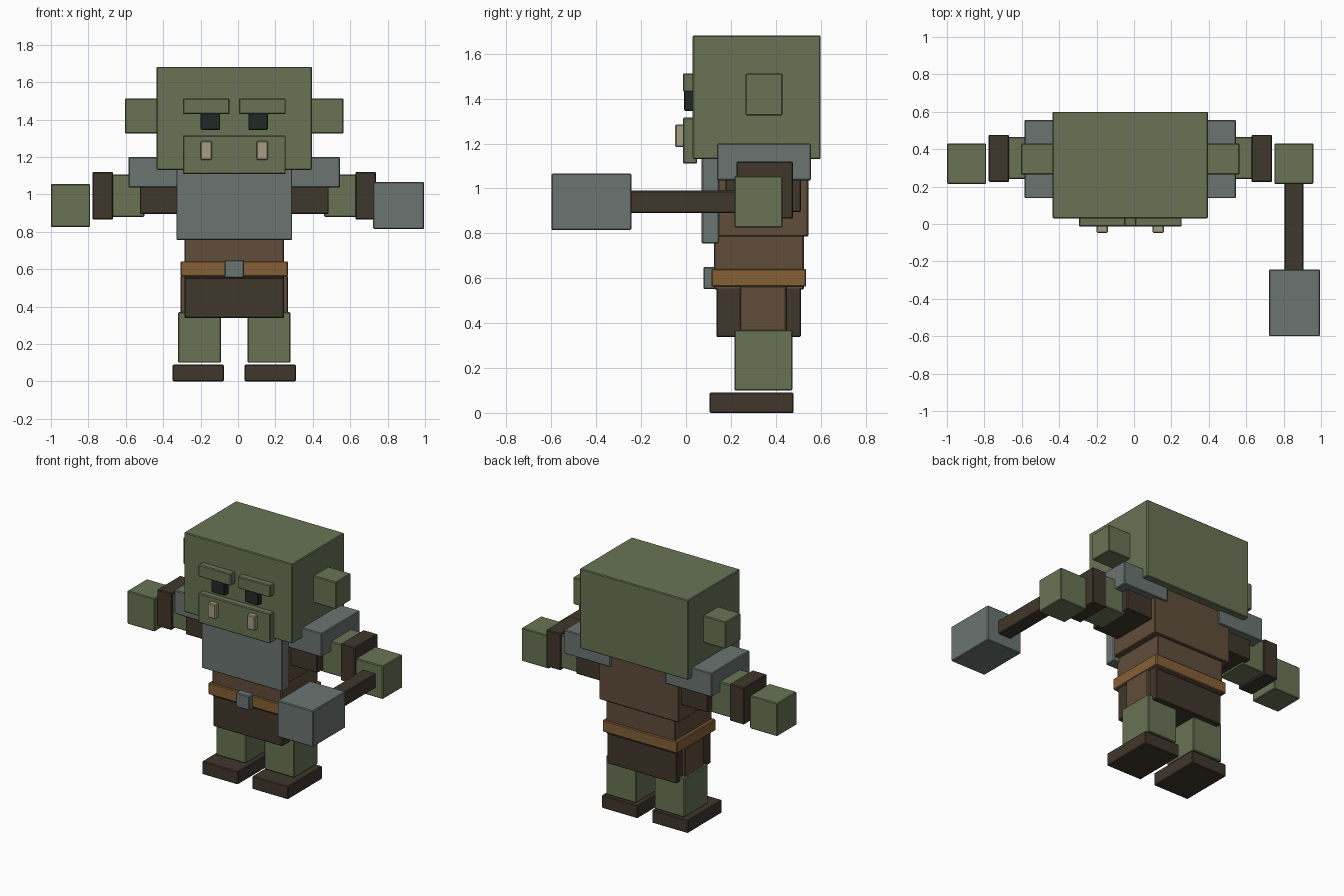
import bpy
import bmesh

default_cube = bpy.data.objects.get("Cube")
if default_cube:
    bpy.data.objects.remove(default_cube, do_unlink=True)

MID = -0.02  # mirror plane of the body


def material(name, rgb):
    mat = bpy.data.materials.new(name)
    mat.use_nodes = True
    color = (*rgb, 1.0)
    mat.diffuse_color = color
    bsdf = next(n for n in mat.node_tree.nodes if n.type == 'BSDF_PRINCIPLED')
    bsdf.inputs["Base Color"].default_value = color
    bsdf.inputs["Roughness"].default_value = 0.9
    return mat


skin = material("moss green skin", (0.138, 0.174, 0.090))
dark_leather = material("dark leather", (0.051, 0.038, 0.025))
cloth = material("brown cloth", (0.115, 0.075, 0.044))
belt_leather = material("tan belt leather", (0.235, 0.118, 0.038))
steel = material("grey steel", (0.145, 0.178, 0.168))
eye_black = material("eye black", (0.014, 0.023, 0.019))
ivory = material("ivory", (0.39, 0.335, 0.225))


def box(name, mat, x, y, z, bevel=0.005):
    """Box from its low and high bounds on each axis, with softened edges."""
    bm = bmesh.new()
    bmesh.ops.create_cube(bm, size=1.0)
    for v in bm.verts:
        v.co = [(hi - lo) * c for c, (lo, hi) in zip(v.co, (x, y, z))]
    mesh = bpy.data.meshes.new(name)
    bm.to_mesh(mesh)
    bm.free()
    mesh.materials.append(mat)
    obj = bpy.data.objects.new(name, mesh)
    obj.location = [(lo + hi) / 2 for lo, hi in (x, y, z)]
    bpy.context.collection.objects.link(obj)
    mod = obj.modifiers.new("soft_edges", 'BEVEL')
    mod.width = bevel
    mod.segments = 1
    return obj


def pair(name, mat, x, y, z):
    """Left and right boxes; x gives distances from the mirror plane."""
    near, far = x
    box("left_" + name, mat, (MID + near, MID + far), y, z)
    box("right_" + name, mat, (MID - far, MID - near), y, z)


def centred(name, mat, half, y, z):
    box(name, mat, (MID - half, MID + half), y, z)


# Head and face
centred("head", skin, 0.415, (0.03, 0.60), (1.13, 1.682))
centred("muzzle", skin, 0.275, (-0.014, 0.05), (1.11, 1.315))
pair("ear", skin, (0.40, 0.585), (0.265, 0.43), (1.325, 1.512))
pair("brow", skin, (0.025, 0.275), (-0.014, 0.05), (1.43, 1.512))
pair("eye", eye_black, (0.075, 0.18), (-0.009, 0.05), (1.345, 1.44))
pair("tusk", ivory, (0.12, 0.18), (-0.048, 0.0), (1.185, 1.285))

# Torso and armour
centred("chest", cloth, 0.305, (0.12, 0.545), (0.785, 1.15))
centred("waist", cloth, 0.265, (0.125, 0.525), (0.55, 0.80))
centred("breastplate", steel, 0.31, (0.07, 0.147), (0.755, 1.14))
pair("shoulder_pad", steel, (0.21, 0.565), (0.138, 0.557), (1.036, 1.20))

# Belt and skirt
centred("belt", belt_leather, 0.287, (0.113, 0.535), (0.562, 0.642))
centred("buckle", steel, 0.052, (0.077, 0.13), (0.552, 0.65))
centred("skirt", dark_leather, 0.265, (0.135, 0.512), (0.338, 0.565))
pair("thigh", cloth, (0.10, 0.287), (0.24, 0.447), (0.345, 0.565))

# Legs and boots
pair("leg", skin, (0.07, 0.30), (0.215, 0.475), (0.10, 0.37))
pair("boot", dark_leather, (0.055, 0.33), (0.105, 0.48), (0.0, 0.09))

# Arms
pair("sleeve", dark_leather, (0.28, 0.505), (0.175, 0.512), (0.895, 1.12))
pair("forearm", skin, (0.48, 0.66), (0.24, 0.465), (0.88, 1.107))
pair("bracer", dark_leather, (0.648, 0.758), (0.225, 0.477), (0.865, 1.12))
pair("hand", skin, (0.77, 0.98), (0.215, 0.43), (0.826, 1.055))

# Hammer held in the left hand
box("hammer_handle", dark_leather, (0.805, 0.905), (-0.26, 0.30), (0.89, 0.99))
box("hammer_head", steel, (0.722, 0.995), (-0.60, -0.243), (0.815, 1.066))
